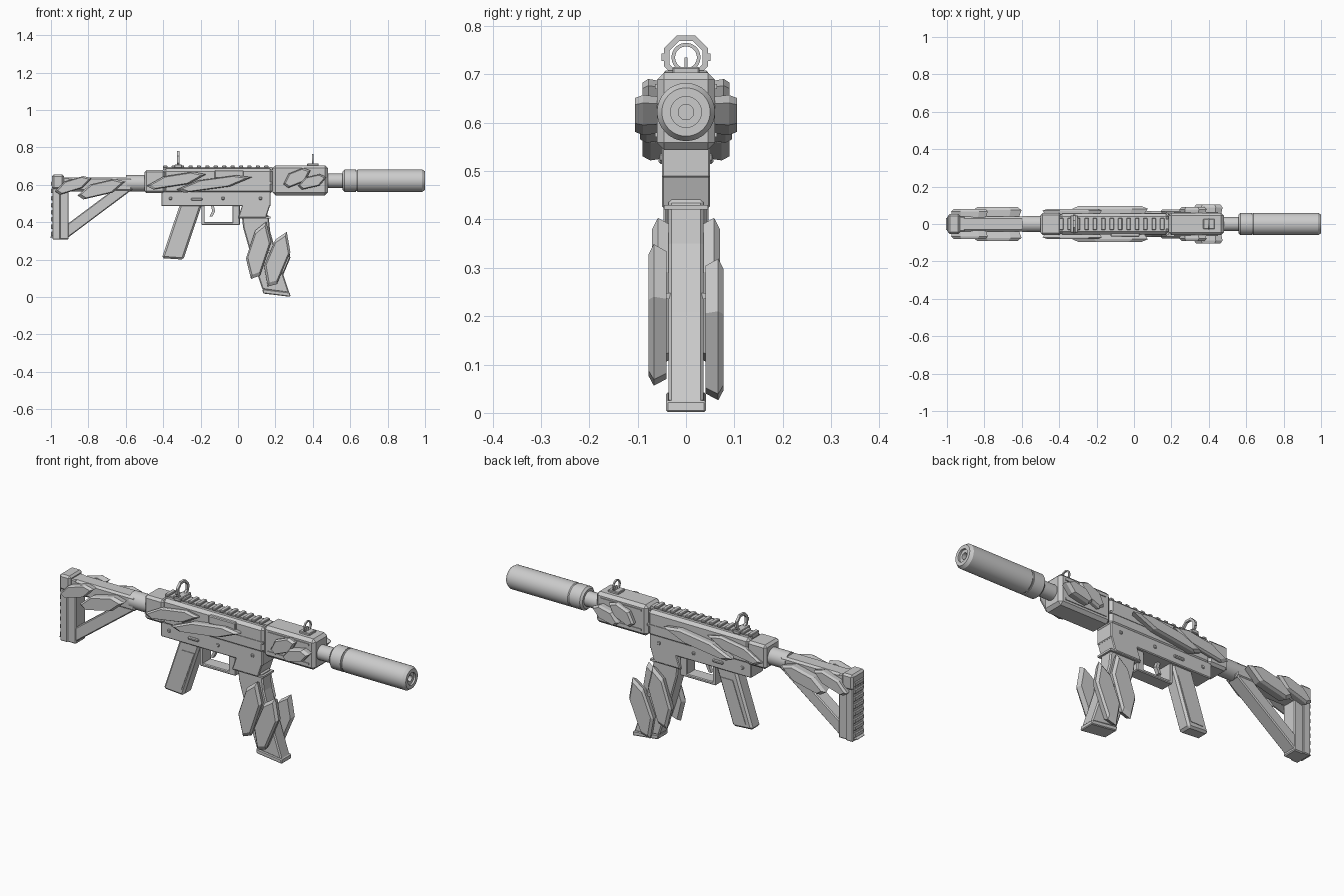
import bpy
import bmesh
from math import cos, sin, pi
from mathutils import Vector

default = bpy.data.objects.get("Cube")
if default:
    bpy.data.objects.remove(default)

grey = bpy.data.materials.new("plain_grey")
grey.use_nodes = True
COLOUR = (.6, .6, .6, 1)
grey.diffuse_color = COLOUR
grey.node_tree.nodes["Principled BSDF"].inputs["Base Color"].default_value = COLOUR


def bridge(name, loops, bevel=0, closed=False):
    """Skin matching loops of points, capping both ends unless closed."""
    bm = bmesh.new()
    rings = [[bm.verts.new(point) for point in loop] for loop in loops]
    count = len(rings[0])
    pairs = list(zip(rings, rings[1:]))
    if closed:
        pairs.append((rings[-1], rings[0]))
    else:
        bm.faces.new(rings[0])
        bm.faces.new(rings[-1])
    for low, high in pairs:
        for i in range(count):
            j = (i + 1) % count
            bm.faces.new((low[i], low[j], high[j], high[i]))
    bmesh.ops.recalc_face_normals(bm, faces=bm.faces)
    mesh = bpy.data.meshes.new(name)
    bm.to_mesh(mesh)
    bm.free()
    mesh.materials.append(grey)
    part = bpy.data.objects.new(name, mesh)
    bpy.context.collection.objects.link(part)
    if bevel:
        chamfer = part.modifiers.new("chamfer", "BEVEL")
        chamfer.width = bevel
        chamfer.segments = 1
        chamfer.limit_method = "ANGLE"
    return part


def slab(name, outline, half, bevel=0, middle=0):
    """Extrude a side outline evenly across the width."""
    return bridge(name, [[(x, middle + y, z) for x, z in outline] for y in (-half, half)], bevel)


def box(name, back, front, low, high, half, bevel=0, middle=0):
    outline = [(back, low), (front, low), (front, high), (back, high)]
    return slab(name, outline, half, bevel, middle)


def leaning(name, path, width, half, bevel=0, tilt=0):
    """Column of constant fore-and-aft width following a path downwards."""
    rear = [(x - width / 2, z + tilt) for x, z in path]
    front = [(x + width / 2, z - tilt) for x, z in reversed(path)]
    return slab(name, rear + front, half, bevel)


def lathe(name, profile, height, sides=40, closed=False):
    """Turn a profile of x and radius around a lengthwise axis."""
    turns = [2 * pi * (i + .5) / sides for i in range(sides)]
    loops = [[(x, r * cos(t), height + r * sin(t)) for t in turns] for x, r in profile]
    part = bridge(name, loops, closed=closed)
    if sides > 8:
        bpy.ops.object.select_all(action="DESELECT")
        part.select_set(True)
        bpy.context.view_layer.objects.active = part
        bpy.ops.object.shade_smooth_by_angle(angle=pi / 6)


def sight_ring(name, x, height, radius, sides):
    thick = radius / 8
    corners = ((-1, 1), (1, 1), (1, -1), (-1, -1))
    profile = [(x + a * thick, radius + (b - 1) * thick) for a, b in corners]
    lathe(name, profile, height, sides, closed=True)


# Blade outline as fractions along its length and across its width
BLADE = ((0, -.1), (.3, .5), (.8, .5), (1, .1), (.7, -.5), (.1, -.5))


def shard(name, tail, tip, width, inner, outer, drop=0):
    """Faceted blade on each side with a smaller raised outer face."""
    start, along = Vector(tail), Vector(tip) - Vector(tail)
    across = Vector((-along.y, along.x)).normalized() * width
    outline = [start + along * a + across * b for a, b in BLADE]
    centre = sum(outline, Vector((0, 0))) / len(outline)
    for label, side, lower in (("right", -1, 0), ("left", 1, drop)):
        loops = []
        for y, size in ((inner, .9), (inner * .3 + outer * .7, 1), (outer, .85)):
            flat = [centre + (point - centre) * size for point in outline]
            loops.append([(p.x, side * y, p.y - lower) for p in flat])
        bridge(name + "_" + label, loops)


# Barrel and suppressor share one axis
AXIS = .622
BORE = .016
THICK = .06
MUZZLE = 1
COLLAR = .57
lathe("barrel", [(.4, .038), (COLLAR, .038)], AXIS)
lathe("suppressor_collar", [(COLLAR - .01, .05), (COLLAR, THICK),
                            (COLLAR + .06, THICK), (COLLAR + .06, .05)], AXIS)
lathe("suppressor", [(COLLAR + .05, .056), (COLLAR + .065, .056), (COLLAR + .07, THICK),
                     (MUZZLE - .015, THICK), (MUZZLE, THICK - .01), (MUZZLE, BORE * 2),
                     (MUZZLE - .01, BORE * 2), (MUZZLE - .01, BORE), (.9, BORE)], AXIS)

# Handguard
GUARD_REAR, GUARD_FRONT = .185, .48
box("handguard", GUARD_REAR, GUARD_FRONT, .544, .704, THICK, .015)
for z in (.57, .67):
    box("handguard_bar", GUARD_REAR + .03, GUARD_FRONT - .03, z, z + .01, THICK + .004)

# Upper receiver with its toothed rail and port cover
RAIL_REAR = -.4
box("upper_receiver", RAIL_REAR, GUARD_REAR, .552, .687, .055, .015)
box("rear_receiver_block", -.5, RAIL_REAR + .01, .555, .68, THICK, .012)
box("rail_base", RAIL_REAR, GUARD_REAR, .68, .694, .026)
TEETH = 13
pitch = (GUARD_REAR - RAIL_REAR) / TEETH
for i in range(TEETH):
    x = RAIL_REAR + pitch * i
    box("rail_tooth", x, x + pitch / 2, .69, .703, .032, .003)
box("ejection_port", -.125, .03, .635, .677, .03, .004, middle=-.037)
box("receiver_strip", RAIL_REAR, GUARD_REAR, .605, .615, THICK - .002)

# Lower receiver, magazine well and trigger guard
BODY = .05
box("lower_receiver", -.41, .175, .486, .565, BODY, .004)
leaning("magazine_well", [(.1, .5), (.075, .424)], .15, BODY, .004)
box("magazine_well_lip", 0, .175, .42, .43, BODY - .005)
GUARD = .035
box("trigger_guard_rear", -.195, -.18, .39, .5, GUARD)
box("trigger_guard_bottom", -.195, .01, .384, .4, GUARD, .004)
box("trigger_guard_front", -.03, .01, .39, .5, GUARD, .004)
leaning("trigger", [(-.14, .5), (-.13, .46), (-.145, .43)], .016, .01)
for x in (-.36, -.08, .12):
    box("receiver_pin", x - .008, x + .008, .52, .536, BODY + .005, .003)
box("selector", -.25, -.19, .515, .53, BODY + .007, .004)

# Pistol grip with raised side panels
leaning("pistol_grip", [(-.25, .5), (-.35, .204)], .115, .036, .01, tilt=.004)
leaning("grip_panel", [(-.26, .44), (-.335, .23)], .07, .039)

# Curved magazine and its floor plate
leaning("magazine", [(.09, .45), (.1, .36), (.14, .22), (.203, .03)], .145, .036, .006, tilt=.01)
leaning("magazine_base", [(.204, .034), (.207, .01)], .147, .041, .004, tilt=.009)
box("magazine_tabs", .13, .2, .235, .248, BODY)

# Open triangular stock
BUTT = -1
FOOT = .307
lathe("buffer_tube", [(-.6, .044), (-.49, .044)], .608)
box("stock_beam", BUTT + .03, -.565, .565, .64, .04, .01)
leaning("stock_strut", [(-.615, .575), (-.96, FOOT + .01)], .1, .036, .005)
box("stock_post", BUTT + .01, BUTT + .095, FOOT, .64, .04, .005)
box("butt_cap", BUTT + .005, BUTT + .07, .575, .655, .053, .01)
box("butt_pad", BUTT + .008, BUTT + .05, FOOT, .6, .046, .004)
for i in range(8):
    z = FOOT + .02 + .038 * i
    box("butt_rib", BUTT, BUTT + .02, z, z + .024, .04, .004)

# Sights
REAR_SIGHT, FRONT_SIGHT = -.32, .4
EYE = .735
sight_ring("rear_sight_ring", REAR_SIGHT, EYE, .049, 8)
box("rear_sight_base", REAR_SIGHT - .02, REAR_SIGHT + .02, .69, .708, .045, .003)
for side in (-1, 1):
    box("rear_sight_knob", REAR_SIGHT - .006, REAR_SIGHT + .006, EYE - .008, EYE + .008,
        .005, middle=side * .046)
sight_ring("front_sight_ring", FRONT_SIGHT, EYE, .03, 32)
box("front_sight_base", FRONT_SIGHT - .03, FRONT_SIGHT + .03, .7, .715, .028, .003)
box("front_sight_post", FRONT_SIGHT - .004, FRONT_SIGHT + .004, .71, EYE, .003)

# Faceted shards along the stock, receiver, handguard and magazine
shard("stock_rear_shard", (-.98, .57), (-.78, .63), .06, .036, .08)
shard("stock_front_shard", (-.86, .55), (-.6, .61), .07, .036, .09)
shard("receiver_rear_shard", (-.49, .6), (-.17, .65), .06, .05, .08)
shard("receiver_front_shard", (-.33, .58), (.075, .635), .055, .05, .095)
shard("handguard_rear_shard", (.24, .61), (.39, .67), .07, .05, .09)
shard("handguard_front_shard", (.32, .6), (.475, .635), .06, .05, .105)
shard("magazine_rear_shard", (.06, .1), (.16, .4), .1, .03, .07)
shard("magazine_front_shard", (.15, .06), (.27, .345), .1, .04, .078, drop=.03)
